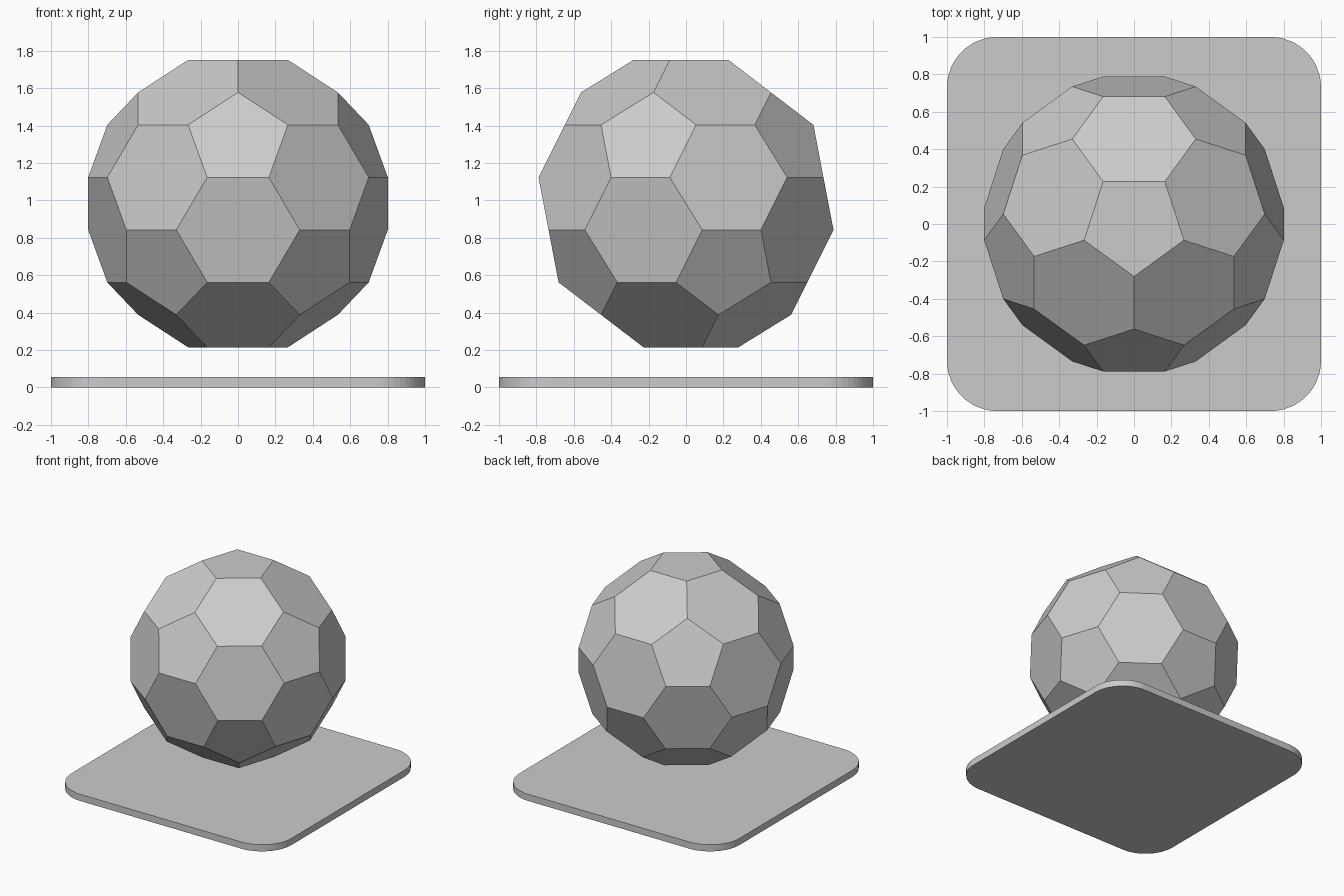
import bpy, bmesh
from math import sin, cos, pi, atan
from mathutils import Vector

if "Cube" in bpy.data.objects:
    bpy.data.objects.remove(bpy.data.objects["Cube"])


def add_object(name, bm):
    bmesh.ops.recalc_face_normals(bm, faces=bm.faces)
    mesh = bpy.data.meshes.new(name)
    bm.to_mesh(mesh)
    bm.free()
    obj = bpy.data.objects.new(name, mesh)
    bpy.context.collection.objects.link(obj)
    return obj


# Ball: icosahedron truncated at a third of every edge
EDGE = 0.33
RADIUS = 3 * EDGE * sin(2 * pi / 5)**1 / (2 * sin(2 * pi / 5)**2)
RADIUS = 3 * EDGE * 0.95106
CENTRE = Vector((0, 0, 0.983))
lat = atan(0.5)
ico = [Vector((0, 0, RADIUS)), Vector((0, 0, -RADIUS))]
for k in range(5):
    a = -pi / 2 + k * 2 * pi / 5
    v = Vector((cos(lat) * cos(a), cos(lat) * sin(a), sin(lat))) * RADIUS
    ico += [v, -v]

bm = bmesh.new()
for p in ico:
    for q in ico:
        if p is not q and (p - q).length < 3.1 * EDGE:
            bm.verts.new(CENTRE + p.lerp(q, 1 / 3))
bmesh.ops.convex_hull(bm, input=bm.verts)
bmesh.ops.dissolve_limit(bm, angle_limit=0.05, verts=bm.verts, edges=bm.edges)
add_object("faceted_ball", bm)

# Base: thin square plate with rounded corners
CORNER, THICK, SEGS = 0.27, 0.055, 12
bm = bmesh.new()
outline = []
for k, (sx, sy) in enumerate([(1, 1), (-1, 1), (-1, -1), (1, -1)]):
    for i in range(SEGS + 1):
        a = (k + i / SEGS) * pi / 2
        outline.append(bm.verts.new((sx * (1 - CORNER) + CORNER * cos(a),
                                     sy * (1 - CORNER) + CORNER * sin(a), 0)))
face = bm.faces.new(outline)
top = bmesh.ops.extrude_face_region(bm, geom=[face], use_keep_orig=True)
bmesh.ops.translate(bm, vec=(0, 0, THICK),
                    verts=[g for g in top["geom"] if isinstance(g, bmesh.types.BMVert)])
add_object("base_plate", bm)
